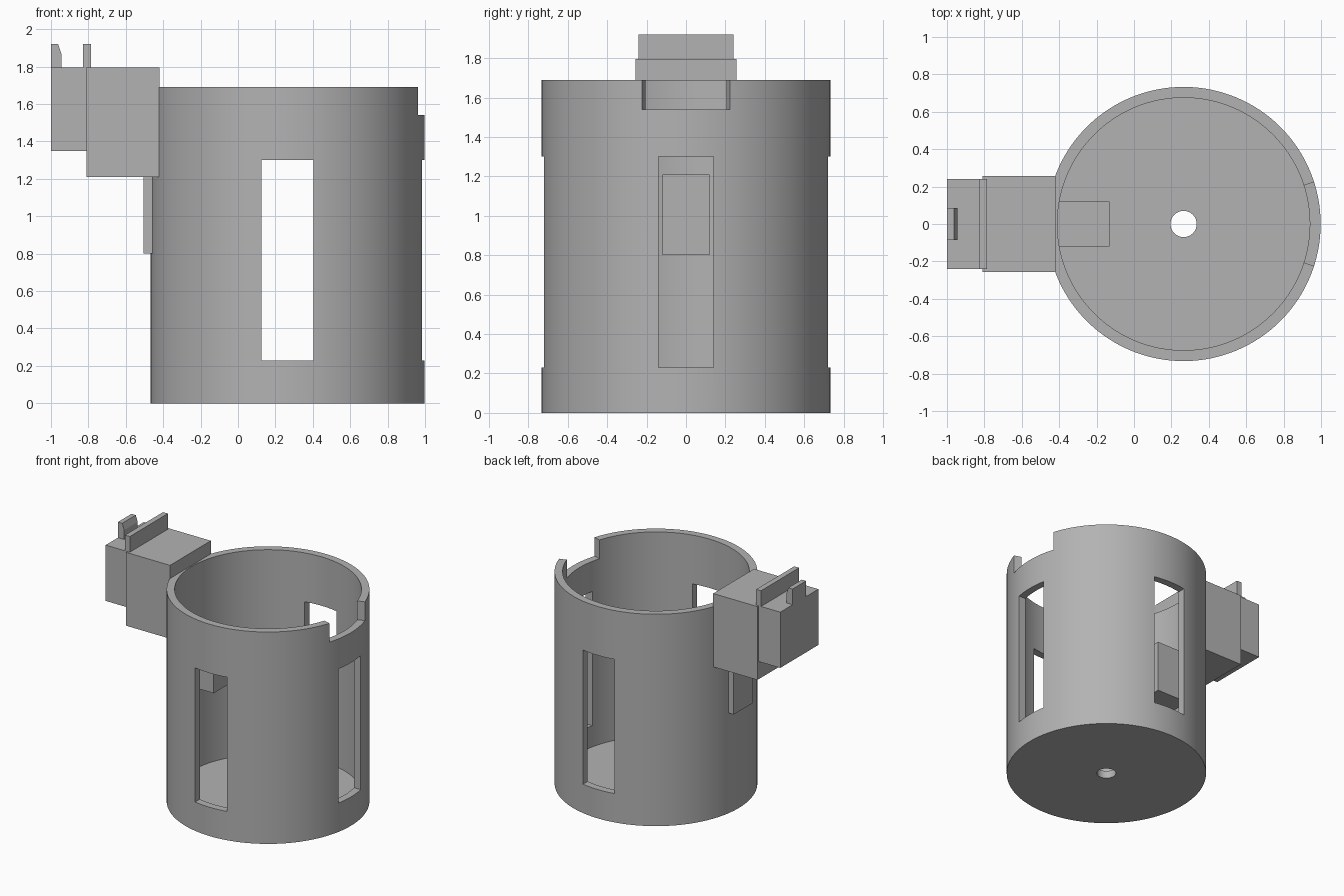
import bpy, bmesh, math

default = bpy.data.objects.get("Cube")
if default:
    bpy.data.objects.remove(default, do_unlink=True)

grey = bpy.data.materials.new("plain_grey")
grey.use_nodes = True
colour = (0.45, 0.45, 0.45, 1)
grey.diffuse_color = colour
grey.node_tree.nodes["Principled BSDF"].inputs["Base Color"].default_value = colour

CX, OUTER, INNER, HEIGHT, FLOOR, HOLE = 0.265, 0.733, 0.675, 1.69, 0.06, 0.07


def finish(name, bm):
    bmesh.ops.recalc_face_normals(bm, faces=bm.faces[:])
    mesh = bpy.data.meshes.new(name)
    bm.to_mesh(mesh)
    bm.free()
    mesh.materials.append(grey)
    ob = bpy.data.objects.new(name, mesh)
    bpy.context.collection.objects.link(ob)
    return ob


def box(name, x, y, z):
    """Box from (min, max) pairs."""
    bm = bmesh.new()
    bmesh.ops.create_cube(bm, size=1)
    for v in bm.verts:
        v.co = [lo if c < 0 else hi for c, (lo, hi) in zip(v.co, (x, y, z))]
    return finish(name, bm)


def prism(name, outline, offset):
    """Extrude a flat outline by an offset vector."""
    bm = bmesh.new()
    face = bm.faces.new([bm.verts.new(p) for p in outline])
    out = bmesh.ops.extrude_face_region(bm, geom=[face], use_keep_orig=True)
    moved = [g for g in out["geom"] if isinstance(g, bmesh.types.BMVert)]
    bmesh.ops.translate(bm, verts=moved, vec=offset)
    return finish(name, bm)


def lathe(name, profile, steps=128):
    """Revolve a closed (radius, z) profile about the cup axis."""
    bm = bmesh.new()
    rings = []
    for i in range(steps):
        a = math.tau * i / steps
        rings.append([bm.verts.new((CX + r * math.cos(a), r * math.sin(a), z))
                      for r, z in profile])
    for i, ring in enumerate(rings):
        nxt = rings[(i + 1) % steps]
        for j in range(len(profile)):
            k = (j + 1) % len(profile)
            bm.faces.new((ring[j], nxt[j], nxt[k], ring[k]))
    return finish(name, bm)


def cut(target, cutter):
    cutter.hide_render = True
    bpy.context.view_layer.objects.active = target
    mod = target.modifiers.new("cut", "BOOLEAN")
    mod.operation = "DIFFERENCE"
    mod.solver = "EXACT"
    mod.object = cutter
    bpy.ops.object.modifier_apply(modifier=mod.name)
    bpy.data.objects.remove(cutter, do_unlink=True)


# Cup with a thin floor and a drain hole
cup = lathe("cup", [(HOLE, 0), (OUTER, 0), (OUTER, HEIGHT),
                    (INNER, HEIGHT), (INNER, FLOOR), (HOLE, FLOOR)])

# Front, back and left windows
W, WZ = 0.14, (0.23, 1.3)
cut(cup, box("window_cutter", (CX - W, CX + W), (-1, 1), WZ))
cut(cup, box("side_window_cutter", (CX + 0.3, 1.2), (-W, W), WZ))

# Radial notch in the rim
a = math.radians(17.8)
wedge = [(CX, 0, 1.54)] + [(CX + math.cos(s * a), math.sin(s * a), 1.54) for s in (-1, 1)]
cut(cup, prism("notch_cutter", wedge, (0, 0, 0.4)))

bpy.ops.object.select_all(action="DESELECT")
cup.select_set(True)
bpy.context.view_layer.objects.active = cup
bpy.ops.object.shade_smooth_by_angle(angle=math.radians(30))

# Block passing through the wall under the mount
box("wall_block", (-0.505, -0.13), (-0.12, 0.12), (0.8, 1.21))

# Mounting bracket
box("mount_block", (-0.81, -0.42), (-0.257, 0.257), (1.21, 1.795))
box("mount_end", (-1, -0.8), (-0.24, 0.24), (1.35, 1.795))
box("mount_ridge", (-0.83, -0.787), (-0.24, 0.24), (1.78, 1.92))

# Hook with a sloped inner face
hook = [(-1, 1.78), (-0.945, 1.78), (-0.945, 1.87), (-0.962, 1.92), (-1, 1.92)]
prism("mount_hook", [(x, -0.085, z) for x, z in hook], (0, 0.17, 0))
